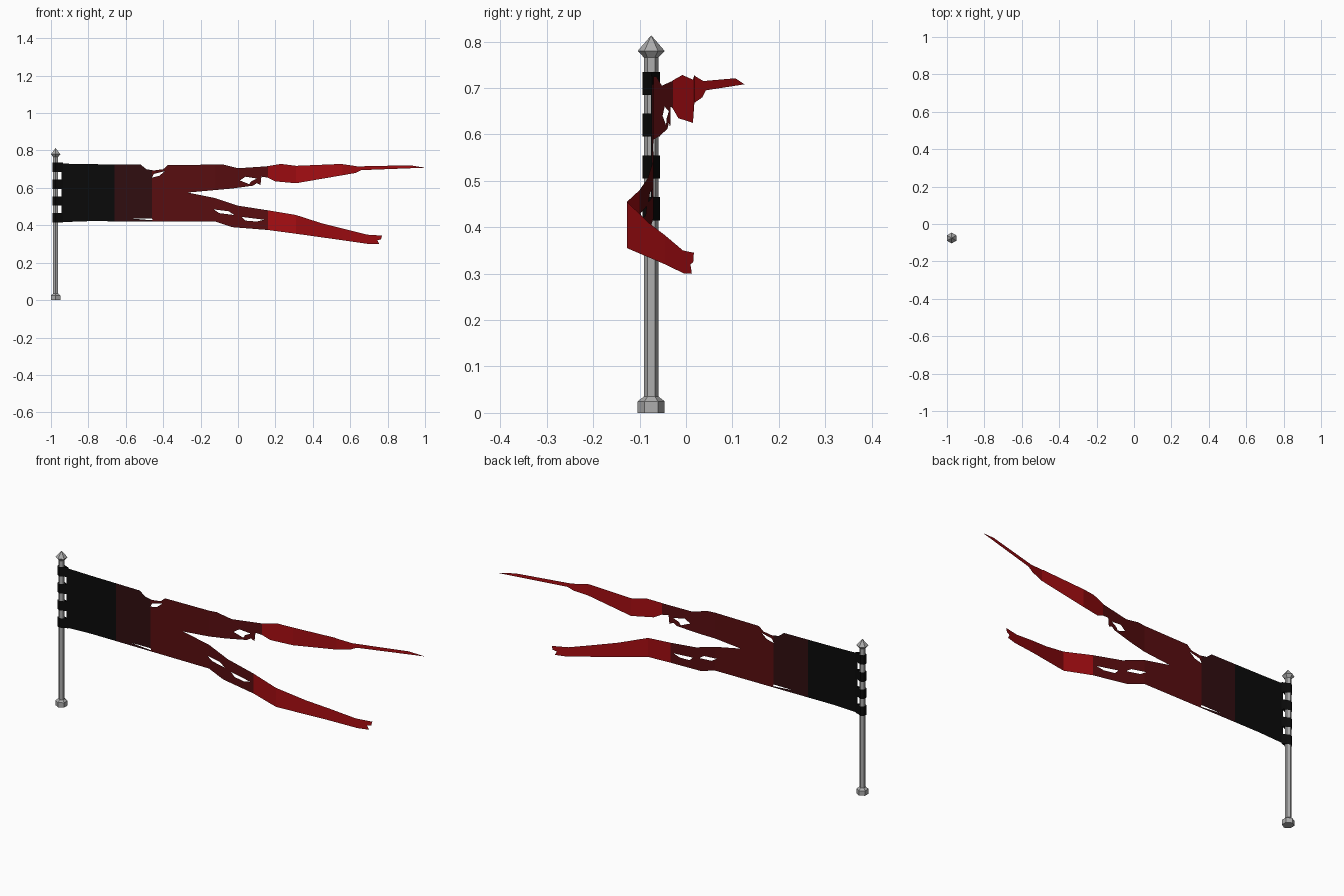
import bpy
import bmesh
from math import sin, cos, pi
from mathutils import Vector
from mathutils.geometry import tessellate_polygon

default_cube = bpy.data.objects.get("Cube")
if default_cube:
    bpy.data.objects.remove(default_cube, do_unlink=True)

POLE_X, POLE_Y = -.975, -.075
SIDES = 6


def make_material(name, red, green, blue):
    material = bpy.data.materials.new(name)
    colour = (red, green, blue, 1)
    material.diffuse_color = colour
    material.use_nodes = True
    shader = next(n for n in material.node_tree.nodes if n.type == 'BSDF_PRINCIPLED')
    shader.inputs["Base Color"].default_value = colour
    return material


steel = make_material("grey steel", .42, .42, .42)
black = make_material("black cloth", .003, .003, .003)
maroon = make_material("blackened red cloth", .03, .004, .005)
dark_red = make_material("dark red cloth", .1, .004, .005)
red = make_material("red cloth", .38, .004, .006)


def finish(name, mesh_builder, materials):
    mesh = bpy.data.meshes.new(name)
    mesh_builder.to_mesh(mesh)
    mesh_builder.free()
    for material in materials:
        mesh.materials.append(material)
    obj = bpy.data.objects.new(name, mesh)
    bpy.context.collection.objects.link(obj)
    return obj


def stack_rings(name, rings, material, capped=True, tip_x=None):
    """Join rings given as (height, radius); tip_x pulls out a seam on the cloth side."""
    bm = bmesh.new()
    loops = []
    for height, radius in rings:
        # corners point along the y axis
        angles = [pi / 2 + 2 * pi * i / SIDES for i in range(SIDES)]
        points = [(POLE_X + radius * cos(a), POLE_Y + radius * sin(a)) for a in angles]
        if tip_x is not None:
            points.insert(SIDES - 1, (tip_x, POLE_Y))
        loops.append([bm.verts.new((x, y, height)) for x, y in points])
    for lower, upper in zip(loops, loops[1:]):
        count = len(lower)
        for i in range(count):
            j = (i + 1) % count
            bm.faces.new((lower[i], lower[j], upper[j], upper[i]))
    if capped:
        bm.faces.new(loops[0][::-1])
        bm.faces.new(loops[-1])
    bmesh.ops.recalc_face_normals(bm, faces=bm.faces)
    return finish(name, bm, [material])


# Pole with foot cap and pointed finial
stack_rings("pole", [(.03, .0155), (.77, .0155)], steel)
stack_rings("foot_cap", [(0, .029), (.025, .029), (.035, .016)], steel)
stack_rings("finial", [(.765, .015), (.78, .029), (.813, .0005)], steel)

# Four cloth loops around the pole, each drawn to a seam at the banner
for number in range(4):
    base = .415 + .09 * number
    stack_rings(f"strap_{number + 1}", [(base, .0185), (base + .05, .0185)],
                black, capped=False, tip_x=-.935)

# Torn banner outline in x and z: top edge, upper tail, crotch, lower tail, bottom edge
top_edge = [(-.945, .73), (-.8, .727), (-.52, .724), (-.49, .7), (-.45, .693), (-.4, .7),
            (-.375, .722), (-.08, .725), (0, .705), (.15, .715), (.23, .728),
            (.31, .718), (.55, .728), (.64, .715), (.92, .721), (1, .708)]
upper_tail_underside = [(.66, .695), (.63, .68), (.31, .625), (.2, .635), (.16, .655),
                        (.125, .66), (.12, .615), (.1, .625), (.08, .612), (-.03, .597)]
crotch = [(-.27, .575)]
lower_tail_top = [(-.12, .545), (0, .505), (.16, .48), (.31, .455), (.45, .41), (.69, .35)]
ragged_end = [(.77, .345), (.765, .325), (.745, .32), (.755, .3)]
bottom_edge = [(.7, .3), (.56, .32), (.31, .355), (.16, .375), (-.03, .39),
               (-.12, .42), (-.8, .422), (-.945, .417)]
outline = (top_edge + upper_tail_underside + crotch
           + lower_tail_top + ragged_end + bottom_edge)

# Rips through the cloth
rips = [
    [(-.46, .655), (-.42, .665), (-.39, .69), (-.45, .675)],
    [(.01, .64), (.04, .66), (.1, .65), (.07, .635), (.06, .62)],
    [(-.13, .485), (-.05, .475), (-.02, .455), (-.1, .465)],
    [(.02, .445), (.14, .43), (.1, .42), (.04, .425)],
    [(-.57, .436), (-.46, .437), (-.455, .427), (-.5, .43)],
]

# Sideways sway of each tail as (x, y) bends
upper_sway = [(-.945, POLE_Y), (-.12, -.07), (.16, -.028), (.31, .015), (.56, .018), (1, .126)]
lower_sway = [(-.945, POLE_Y), (-.12, -.07), (.16, -.1), (.31, -.127), (.56, -.045), (.77, .017)]


def sway(path, x):
    for (x0, y0), (x1, y1) in zip(path, path[1:]):
        if x <= x1:
            return y0 + (y1 - y0) * (x - x0) / (x1 - x0)
    return path[-1][1]


def build_banner():
    loops = [[Vector((x, 0, z)) for x, z in loop] for loop in [outline] + rips]
    flat_loops = [[Vector((p.x, p.z, 0)) for p in loop] for loop in loops]
    bm = bmesh.new()
    verts = [bm.verts.new(p) for loop in loops for p in loop]
    for triangle in tessellate_polygon(flat_loops):
        bm.faces.new([verts[i] for i in triangle])

    # cut along colour bands and bends
    band_ends = [-.66, -.46, .16]
    bends = [x for x, _ in upper_sway[1:-1]]
    for x in sorted(set(band_ends + bends)):
        everything = bm.verts[:] + bm.edges[:] + bm.faces[:]
        bmesh.ops.bisect_plane(bm, geom=everything, dist=.0001,
                               plane_co=(x, 0, 0), plane_no=(1, 0, 0))

    # colour darkens toward the pole
    for face in bm.faces:
        middle = face.calc_center_median().x
        face.material_index = sum(middle > end for end in band_ends)

    # the two tails part and drift to opposite sides
    for vert in bm.verts:
        is_upper = vert.co.z > .56
        vert.co.y = sway(upper_sway if is_upper else lower_sway, vert.co.x)
    bmesh.ops.recalc_face_normals(bm, faces=bm.faces)
    return finish("torn_banner", bm, [black, maroon, dark_red, red])


build_banner()
